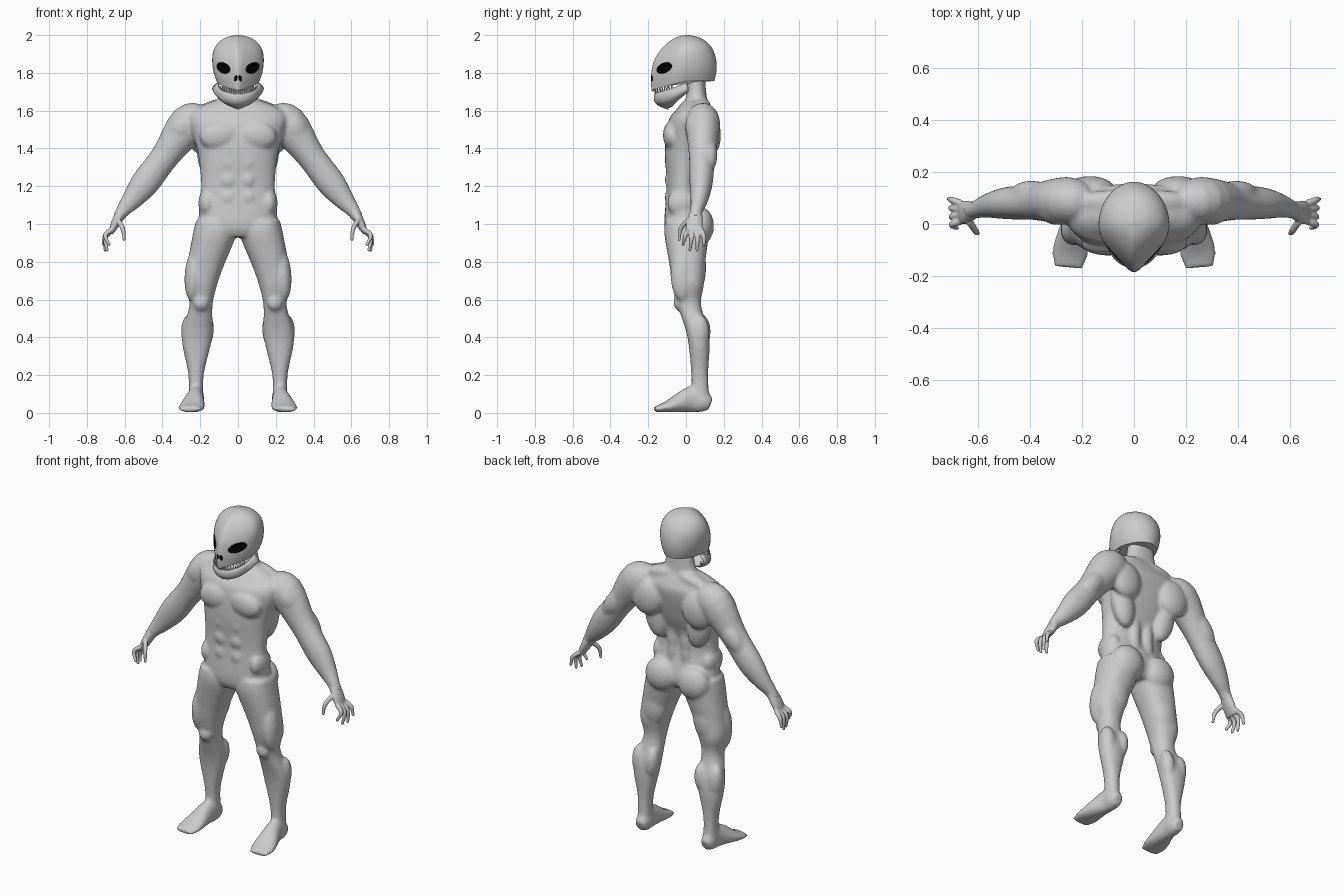
import bpy, bmesh, math
from math import sin, cos, pi, radians
from mathutils import Vector, Matrix, Euler

if "Cube" in bpy.data.objects:
    bpy.data.objects.remove(bpy.data.objects["Cube"])

def finish(name, bm, smooth=True):
    bmesh.ops.recalc_face_normals(bm, faces=bm.faces)
    me = bpy.data.meshes.new(name)
    bm.to_mesh(me); bm.free()
    for p in me.polygons:
        p.use_smooth = smooth
    ob = bpy.data.objects.new(name, me)
    bpy.context.collection.objects.link(ob)
    return ob

def spline(rows, n=4):
    # Catmull-Rom through rows of numbers
    out = []
    for i in range(len(rows) - 1):
        a, b, c, d = (rows[max(0, min(len(rows) - 1, i + k))] for k in (-1, 0, 1, 2))
        for j in range(n):
            t = j / n
            out.append([q + t/2 * (r - p + t * (2*p - 5*q + 4*r - s + t * (3*q - p - 3*r + s)))
                        for p, q, r, s in zip(a, b, c, d)])
    return out + [list(rows[-1])]

def skin(bm, rings):
    rows = [[bm.verts.new(p) for p in r] for r in rings]
    n = len(rows[0])
    for a, b in zip(rows, rows[1:]):
        for i in range(n):
            bm.faces.new((a[i], a[(i+1) % n], b[(i+1) % n], b[i]))
    bm.faces.new(rows[0][::-1]); bm.faces.new(rows[-1])

def sgnpow(v, e):
    return math.copysign(abs(v) ** e, v)

def slabs(bm, rows, n=2.3):
    # stacked horizontal sections: z, x0, x1, y0, y1
    rings = []
    for z, x0, x1, y0, y1 in spline(rows):
        rings.append([((x0+x1)/2 + (x1-x0)/2 * sgnpow(cos(a), 2/n),
                       (y0+y1)/2 + (y1-y0)/2 * sgnpow(sin(a), 2/n), z)
                      for a in (2*pi*i/32 for i in range(32))])
    skin(bm, rings)

def tube(bm, rows, ref=(0, 1, 0), seg=20):
    # sections along a path: x, y, z, radius across, radius along ref
    rows = spline(rows); ref = Vector(ref); rings = []
    pts = [Vector(r[:3]) for r in rows]
    for i, r in enumerate(rows):
        t = (pts[min(i+1, len(pts)-1)] - pts[max(i-1, 0)]).normalized()
        v = (ref - ref.dot(t) * t).normalized(); u = v.cross(t)
        rings.append([pts[i] + u*r[3]*cos(a) + v*r[4]*sin(a)
                      for a in (2*pi*k/seg for k in range(seg))])
    skin(bm, rings)

def blob(bm, c, r, rot=(0, 0, 0), side=1):
    m = (Matrix.Diagonal((side, 1, 1, 1)) @ Matrix.Translation(c)
         @ Euler([radians(a) for a in rot]).to_matrix().to_4x4() @ Matrix.Diagonal((*r, 1)))
    bmesh.ops.create_uvsphere(bm, u_segments=24, v_segments=14, radius=1, matrix=m)

def sculpt(ob, voxel, iterations):
    # mirror, fuse the overlapping volumes, then relax them
    m = ob.modifiers.new("mirror", 'MIRROR'); m.use_mirror_merge = False
    m = ob.modifiers.new("fuse", 'REMESH'); m.mode = 'VOXEL'
    m.voxel_size = voxel; m.use_smooth_shade = True
    m = ob.modifiers.new("relax", 'SMOOTH'); m.factor = 0.5; m.iterations = iterations

# body: torso and neck
bm = bmesh.new()
torso = [(.93, .12, -.09, .08), (1.0, .205, -.115, .11), (1.2, .195, -.102, .065), (1.38, .213, -.112, .12),
         (1.54, .26, -.095, .155), (1.60, .24, -.055, .14), (1.64, .16, -.025, .12), (1.67, .10, 0, .11),
         (1.78, .08, .01, .10)]
slabs(bm, [(z, -x, x, a, b) for z, x, a, b in torso])
# legs
slabs(bm, [(1.02, .03, .222, -.108, .11), (.95, .008, .238, -.115, .12), (.78, .075, .27, -.087, .10),
           (.68, .11, .28, -.073, .095), (.57, .135, .257, -.045, .08), (.40, .137, .298, .008, .124),
           (.20, .182, .262, .028, .117), (.05, .18, .265, .03, .125)])
# feet
tube(bm, [(.222, .13, .045, .03, .033), (.222, .09, .06, .043, .06), (.225, .03, .072, .045, .07),
          (.245, -.10, .032, .07, .03), (.252, -.168, .019, .055, .014)], (0, 0, 1), 28)
# arms
tube(bm, [(.18, .08, 1.56, .07, .07), (.26, .09, 1.53, .105, .092), (.385, .085, 1.36, .076, .07),
          (.49, .08, 1.22, .076, .062), (.56, .07, 1.13, .056, .047), (.61, .055, 1.07, .037, .034),
          (.635, .05, 1.03, .03, .036)])
# muscles: centre, radii, tilt about y
for x, y, z, rx, ry, rz, tilt in [
        (.10, -.075, 1.47, .105, .047, .075, 8),    # chest
        (.295, .085, 1.515, .08, .09, .11, -35),    # shoulder
        (.10, .085, 1.625, .12, .045, .038, 12),    # trapezius
        (.17, .13, 1.47, .10, .055, .11, 0),        # shoulder blade
        (.145, .075, 1.35, .07, .055, .14, 10),     # side of back
        (.11, .078, .99, .10, .07, .10, 15),        # buttock
        (.165, -.02, 1.11, .045, .08, .075, 0),     # flank
        (.235, -.02, .73, .048, .062, .14, -4),     # thigh
        (.17, .055, .77, .075, .052, .13, -8),
        (.195, -.036, .585, .042, .03, .045, 0),    # knee
        (.255, .075, .42, .046, .05, .10, 4),       # calf
        (.168, .085, .43, .04, .046, .09, -6),
        (.395, .122, 1.37, .055, .045, .11, -39)]:  # upper arm
    blob(bm, (x, y, z), (rx, ry, rz), (0, tilt, 0))
for i in range(3):                                  # abdomen and lower back
    blob(bm, (.05, -.088, 1.14 + .094*i), (.044, .024, .044))
    blob(bm, (.045, .055, 1.14 + .08*i), (.036, .033, .10))
sculpt(finish("body", bm), .009, 9)

# hands: palm, four fingers and thumb
bm = bmesh.new()
tube(bm, [(.61, .055, 1.075, .03, .03), (.65, .045, 1.0, .024, .045), (.675, .045, .95, .012, .04)])

def finger(base, knuckle, tip):
    tube(bm, [(*base, .014, .014), (*knuckle, .0125, .0125), (*tip, .008, .008)], (.3, 1, .2), 12)
    blob(bm, tip, (.009, .009, .010))

for i in range(4):
    k = i - 1.5                                     # fan out across the palm
    finger((.667, .045 + .023*k, .97), (.703, .045 + .032*k, .925 + .007*k*k),
           (.698 + .01*k, .04 + .037*k, .86 + .015*k*k))
finger((.635, .01, 1.02), (.61, -.028, .975), (.603, -.036, .92))
sculpt(finish("hands", bm), .005, 3)

# skull: egg-shaped rings, dropping to the upper jaw in front
def skull_point(z, w, y0, y1, a):
    s = sin(a)
    f = max(0, -s)
    y = (y0+y1)/2 + (y1-y0)/2 * s
    drop = .045 * min(1, max(0, -y/.18)) * max(0, 1 - (z-1.757)/.1)
    return Vector((w * cos(a) * (1 - .58*f*f), y, z - drop))

rows = [(1.757, .112, -.183, .15), (1.80, .128, -.186, .16), (1.85, .136, -.175, .162),
        (1.90, .134, -.15, .152), (1.94, .119, -.118, .132), (1.97, .092, -.083, .102),
        (1.99, .056, -.046, .062), (2.0, .012, -.005, .017)]
bm = bmesh.new()
skin(bm, [[skull_point(*r, 2*pi*i/56) for i in range(56)] for r in spline(rows)])
skull = finish("skull", bm)

# eye sockets and nostrils, cut with a black cutter
black = bpy.data.materials.new("black"); black.diffuse_color = (0, 0, 0, 1)
grey = bpy.data.materials.new("grey"); grey.diffuse_color = (.8, .8, .8, 1)
skull.data.materials.append(grey)
bm = bmesh.new()
for s in (1, -1):
    blob(bm, (.078, -.116, 1.826), (.055, .033, .027), (0, -14, 50), s)
    blob(bm, (.012, -.185, 1.772), (.008, .022, .016), (0, -12, 0), s)
cutter = finish("socket_cutter", bm)
cutter.data.materials.append(black)
cutter.hide_render = True
m = skull.modifiers.new("sockets", 'BOOLEAN')
m.operation = 'DIFFERENCE'; m.object = cutter; m.solver = 'EXACT'; m.material_mode = 'TRANSFER'
bpy.context.view_layer.update()
cut = bpy.data.meshes.new_from_object(skull.evaluated_get(bpy.context.evaluated_depsgraph_get()))
skull.modifiers.clear(); skull.data = cut
bpy.data.objects.remove(cutter)
bpy.context.view_layer.objects.active = skull
skull.select_set(True)
bpy.ops.object.shade_smooth_by_angle(angle=radians(40))

# lower jaw: a curved sheet from the tooth rim to the chin
def rim(t):
    a = t * radians(100)
    return Vector((.104 * sin(a), -.02 - .14*cos(a), 1.69 + .058*t*t))

def jaw_point(t, v):
    a = t * radians(100)
    low = Vector((.035 * sin(a), -.06 - .035*cos(a), 1.612 + .02*abs(t)))
    if abs(t) > .7:                                 # hinge branch
        low = low.lerp(rim(t) + Vector((0, .005, -.045)), (abs(t) - .7) / .3)
    p = rim(t).lerp(low, v)
    return p + Vector((.03*sin(a), -.03*cos(a), -.008)) * sin(pi*v)

bm = bmesh.new()
grid = [[bm.verts.new(jaw_point(i/14 - 1, j/6)) for j in range(7)] for i in range(29)]
for a, b in zip(grid, grid[1:]):
    for j in range(6):
        bm.faces.new((a[j], b[j], b[j+1], a[j+1]))
jaw = finish("lower_jaw", bm)
m = jaw.modifiers.new("thickness", 'SOLIDIFY'); m.thickness = .012; m.offset = 0

# teeth
def teeth(name, spots, height):
    bm = bmesh.new()
    for p, yaw in spots:
        bmesh.ops.create_cone(bm, cap_ends=True, segments=6, radius1=.0065, radius2=.003, depth=abs(height),
            matrix=Matrix.Translation(p) @ Matrix.Rotation(yaw, 4, 'Z') @ Matrix.Diagonal((1, .8, math.copysign(1, height), 1)))
    finish(name, bm, False)

teeth("lower_teeth", [(rim(t) + Vector((0, -.003, .002)), t * 1.7) for t in (i/11 * .68 for i in range(-11, 12))], .028)
teeth("upper_teeth", [(skull_point(1.757, .108, -.178, .15, -pi/2 + t) + Vector((0, 0, -.003)), t)
                      for t in (i/9 * 1.05 for i in range(-9, 10))], -.018)

for m in bpy.data.materials:
    if m.users and not m.is_grease_pencil:
        m.use_nodes = True
        m.node_tree.nodes["Principled BSDF"].inputs["Base Color"].default_value = m.diffuse_color
